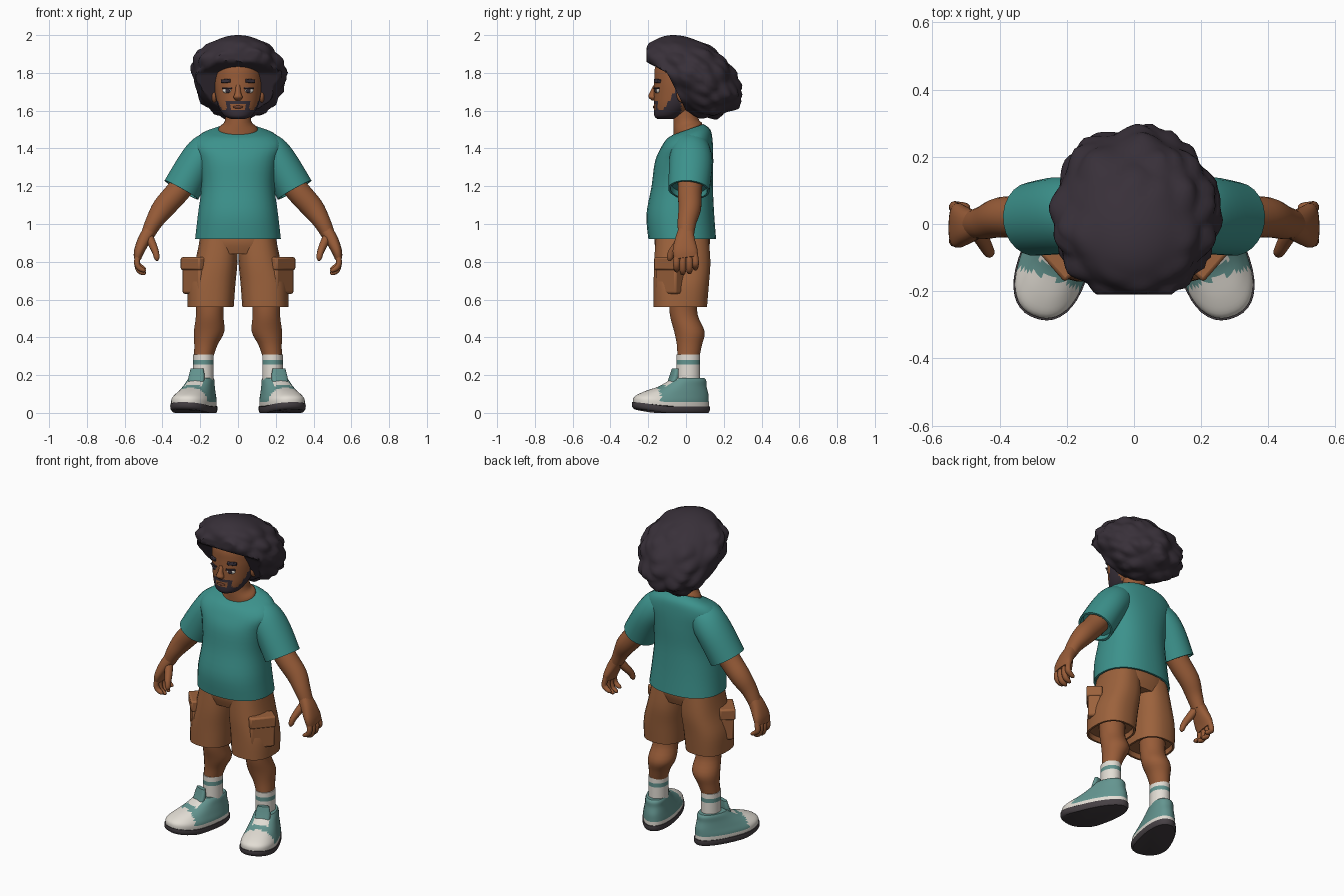
import bpy, bmesh, math, random
from mathutils import Matrix, Vector

cube = bpy.data.objects.get("Cube")
if cube:
    bpy.data.objects.remove(cube, do_unlink=True)

random.seed(4)
made = []


def material(name, code):
    """Flat colour from an sRGB hex code, stored as linear values."""
    parts = [int(code[i:i + 2], 16) / 255 for i in (0, 2, 4)]
    rgba = [((c + .055) / 1.055) ** 2.4 for c in parts] + [1]
    mat = bpy.data.materials.new(name)
    mat.use_nodes = True
    mat.diffuse_color = rgba
    mat.node_tree.nodes["Principled BSDF"].inputs["Base Color"].default_value = rgba
    return mat


HAIR = material("dark_hair", "383039")
SKIN = material("brown_skin", "985c38")
SHIRT = material("teal_cloth", "3c928c")
SHORTS = material("tan_cloth", "9c623c")
WHITE = material("off_white", "e2ddd4")
TRIM = material("muted_teal", "649590")
SOLE = material("dark_rubber", "464044")
LIPS = material("lip_brown", "6e4030")


def finish(bm, name, mats, paint=None):
    if paint:
        for face in bm.faces:
            face.material_index = paint(face.calc_center_median())
    mesh = bpy.data.meshes.new(name)
    bm.to_mesh(mesh)
    bm.free()
    for mat in mats:
        mesh.materials.append(mat)
    obj = bpy.data.objects.new(name, mesh)
    bpy.context.collection.objects.link(obj)
    made.append(obj)
    return obj


def pair(obj):
    """Name the part as the left one and add its mirrored right twin."""
    base = obj.name
    twin = obj.copy()
    twin.data = obj.data.copy()
    twin.data.transform(Matrix.Scale(-1, 4, Vector((1, 0, 0))))
    twin.data.flip_normals()
    obj.name, twin.name = "left_" + base, "right_" + base
    bpy.context.collection.objects.link(twin)
    made.append(twin)


def spline(keys, steps):
    out, last = [], len(keys) - 1
    for i in range(last):
        a, b, c, d = [Vector(keys[min(max(j, 0), last)]) for j in range(i - 1, i + 3)]
        for s in range(steps):
            t = s / steps
            out.append((b * 2 + (c - a) * t + (a * 2 - b * 5 + c * 4 - d) * t ** 2
                        + (b * 3 - a - c * 3 + d) * t ** 3) * .5)
    return out + [Vector(keys[last])]


def loft(name, mats, keys, steps=4, sides=24, power=2, upright=True,
         hem=False, paint=None, warp=None):
    """Skin rings given as x, y, z, half width, half depth and optional slope."""
    bm = bmesh.new()
    path = spline(keys, steps)
    centres = [Vector((r[0], r[1], r[2])) for r in path]
    rings = []
    for i, r in enumerate(path):
        u, v = Vector((1, 0, 0)), Vector((0, 1, 0))
        if not upright:
            t = centres[min(i + 1, len(path) - 1)] - centres[max(i - 1, 0)]
            u = v.cross(t).normalized()
            v = t.normalized().cross(u)
        slope = r[5] if len(r) > 5 else 0
        ring = []
        for k in range(sides):
            angle = math.tau * (k + .5) / sides
            a, b = [math.copysign(abs(f) ** (2 / power), f)
                    for f in (math.cos(angle), math.sin(angle))]
            p = centres[i] + u * a * r[3] + v * b * r[4]
            p.z += slope * b * r[4]
            ring.append(bm.verts.new(p))
        rings.append(ring)
    for low, high in zip(rings, rings[1:]):
        for k in range(sides):
            n = (k + 1) % sides
            bm.faces.new((low[k], low[n], high[n], high[k]))
    bm.faces.new(rings[0])
    end = bm.faces.new(rings[-1])
    bmesh.ops.recalc_face_normals(bm, faces=bm.faces[:])
    if hem:
        bmesh.ops.inset_individual(bm, faces=[end], thickness=.012, depth=0)
        bmesh.ops.inset_individual(bm, faces=[end], thickness=.004, depth=-.03)
    obj = finish(bm, name, mats, paint)
    if warp:
        for vert in obj.data.vertices:
            vert.co = warp(vert.co)
    return obj


def solid(name, mat, centre, half, box=False, turn=0, tilt=0, bevel=0):
    """Ellipsoid or box, turned about z."""
    bm = bmesh.new()
    if box:
        bmesh.ops.create_cube(bm, size=2)
    else:
        bmesh.ops.create_uvsphere(bm, u_segments=16, v_segments=10, radius=1)
    place = (Matrix.Translation(centre) @ Matrix.Rotation(math.radians(turn), 4, "Z")
             @ Matrix.Rotation(math.radians(tilt), 4, "Y") @ Matrix.Diagonal((*half, 1)))
    bmesh.ops.transform(bm, matrix=place, verts=bm.verts[:])
    obj = finish(bm, name, [mat])
    if bevel:
        mod = obj.modifiers.new("soft_edges", "BEVEL")
        mod.width, mod.segments = bevel, 2
    return obj


# Shirt body and sleeves
loft("shirt", [SHIRT], [
    (0, .01, 1.5, .115, .082, .35), (0, .015, 1.475, .195, .115, .2),
    (0, .005, 1.42, .24, .137, .1), (0, -.01, 1.33, .21, .155, 0),
    (0, -.02, 1.2, .195, .163, 0), (0, -.03, 1.05, .213, .18, 0),
    (0, -.02, .92, .228, .18, 0)], sides=32, power=2.3, hem=True)
pair(loft("sleeve", [SHIRT], [
    (.12, .025, 1.42, .08, .09), (.17, .025, 1.38, .098, .108),
    (.225, .025, 1.31, .1, .115), (.3, .015, 1.18, .103, .11)],
    upright=False, hem=True))

# Arms and hands
pair(loft("arm", [SKIN], [
    (.25, .025, 1.26, .066, .066), (.32, .02, 1.17, .064, .064),
    (.395, .02, 1.085, .06, .06), (.445, .005, 1.01, .046, .05),
    (.48, 0, .94, .036, .042)], upright=False))
pair(loft("palm", [SKIN], [
    (.465, 0, .97, .034, .04), (.495, -.005, .92, .034, .052),
    (.522, -.005, .86, .028, .066), (.532, 0, .82, .02, .062)],
    upright=False, power=2.5))
for number, (y, drop) in enumerate(((-.05, 0), (-.017, -.015), (.018, -.01), (.05, .01))):
    pair(loft("finger_%d" % (number + 1), [SKIN], [
        (.525, y * .9, .85, .016, .017), (.535, y, .8, .016, .018),
        (.525, y, .77 + drop, .015, .017), (.5, y, .755 + drop, .012, .013),
        (.488, y, .752 + drop, .004, .005)], sides=10, upright=False))
pair(loft("thumb", [SKIN], [
    (.475, -.01, .94, .024, .026), (.452, -.045, .89, .022, .024),
    (.436, -.075, .85, .018, .02), (.43, -.085, .82, .015, .016),
    (.43, -.088, .805, .005, .006)], sides=10, upright=False))

# Shorts with side pockets
loft("shorts_hips", [SHORTS], [
    (0, -.02, .96, .2, .145), (0, -.02, .9, .207, .148), (0, -.02, .84, .2, .13)], power=2.4)
pair(loft("shorts_leg", [SHORTS], [
    (.1, -.02, .93, .1, .14), (.115, -.02, .8, .113, .15),
    (.138, -.025, .68, .125, .147), (.145, -.03, .56, .123, .142)],
    power=2.5, hem=True))
pair(solid("pocket", SHORTS, (.222, -.085, .705), (.072, .038, .075), True, 49, bevel=.012))
pair(solid("pocket_flap", SHORTS, (.222, -.085, .79), (.077, .046, .034), True, 49, bevel=.01))

# Legs and socks
pair(loft("leg", [SKIN], [
    (.15, -.015, .62, .078, .075), (.15, -.012, .52, .073, .074),
    (.153, .018, .43, .081, .081), (.17, .018, .36, .062, .067),
    (.183, .012, .29, .05, .058)]))
pair(loft("sock", [WHITE, TRIM], [
    (.183, .012, z, .055, .063) for z in (.14, .255, .28, .31)], steps=1,
    paint=lambda c: int(.255 < c.z < .28)))

# Shoes, shaped along the foot and then turned outwards
TURN = Matrix.Translation((.197, 0, 0)) @ Matrix.Rotation(math.radians(19), 4, "Z")


def foot(p):
    lift = max(0, -p.y - .15) * .15
    return TURN @ Vector((p.x * (1 - .9 * (p.y + .1)), p.y, p.z + lift))


def shoe_colour(c):
    tongue = abs(c.x) < .045 and -.13 < c.y < -.03
    return 0 if c.z < .055 or c.y < -.17 or tongue else 1


pair(loft("shoe_sole", [SOLE], [
    (0, -.08, 0, .097, .203), (0, -.083, .012, .104, .213), (0, -.083, .035, .104, .213)],
    sides=40, power=2.3, steps=2, warp=foot))
pair(loft("shoe", [WHITE, TRIM], [
    (0, -.083, .03, .1, .208), (0, -.08, .065, .1, .204), (0, -.055, .1, .09, .177),
    (0, -.018, .14, .079, .13), (0, .008, .17, .073, .102), (0, .012, .185, .066, .088)],
    steps=5, sides=48, power=2.3, paint=shoe_colour, warp=foot))
pair(loft("shoe_tongue", [TRIM], [
    (0, -.085, .13, .045, .025), (0, -.068, .19, .045, .018), (0, -.06, .235, .036, .012)],
    power=3, warp=foot))


# Neck, head and beard
def beard(c):
    jaw = c.y < -.025 and c.z < 1.605 + max(0, c.y + .12) * 1.6
    ring = c.y < -.1 and abs(c.x) < .062 and 1.59 < c.z < 1.652
    mouth = abs(c.x) < .042 and 1.602 < c.z < 1.636
    return int((jaw or ring) and not mouth)


loft("neck", [SKIN], [
    (0, 0, 1.63, .066, .066, 0), (0, 0, 1.545, .07, .068, .15),
    (0, .01, 1.508, .102, .076, .35), (0, .01, 1.48, .102, .076, .35)])
loft("head", [SKIN, HAIR], [
    (0, -.11, 1.555, .035, .04), (0, -.095, 1.573, .073, .073), (0, -.065, 1.62, .103, .105),
    (0, -.04, 1.68, .12, .13), (0, -.03, 1.76, .128, .138), (0, -.02, 1.84, .123, .14),
    (0, -.01, 1.92, .08, .09)], steps=7, sides=56, paint=beard)
loft("nose", [SKIN], [
    (0, -.16, 1.735, .012, .012), (0, -.174, 1.695, .016, .019), (0, -.178, 1.672, .025, .022),
    (0, -.17, 1.655, .014, .012)], sides=12)
solid("mouth", LIPS, (0, -.167, 1.619), (.028, .009, .008))
pair(solid("ear", SKIN, (.125, -.02, 1.685), (.018, .03, .042)))
pair(solid("eye", WHITE, (.057, -.151, 1.706), (.026, .01, .014), turn=20))
pair(solid("iris", HAIR, (.055, -.159, 1.706), (.013, .007, .013), turn=18))
pair(solid("eyelid", HAIR, (.058, -.156, 1.719), (.028, .007, .004), True, 22, bevel=.002))
pair(solid("eyebrow", HAIR, (.064, -.151, 1.757), (.027, .009, .01), True, 26, 4, bevel=.004))

# Hair: a leaning ball of tufts cut back around the face
tufts = [Vector([random.gauss(0, 1) for _ in range(3)]).normalized() for _ in range(75)]
bm = bmesh.new()
bmesh.ops.create_icosphere(bm, subdivisions=5, radius=1)
for vert in bm.verts:
    d = vert.co.normalized()
    near = min((d - t).length for t in tufts)
    fade = min(1, max(0, (.9 - d.z) / .35))
    d *= 1 + fade * .13 * max(0, 1 - near / .3)
    x, z = d.x * .235, 1.785 + d.z * .215
    y = .03 + d.y * .225 - (z - 1.785) * .45
    edge = -.01 - .5 * (z - 1.62) - 1.4 * max(0, z - 1.8)
    vert.co = (x, max(y, edge, -.21), z)
finish(bm, "hair", [HAIR])

# Smooth shading with crisp edges
bpy.ops.object.select_all(action="DESELECT")
for obj in made:
    obj.select_set(True)
bpy.context.view_layer.objects.active = made[0]
bpy.ops.object.shade_smooth_by_angle(angle=math.radians(42))
